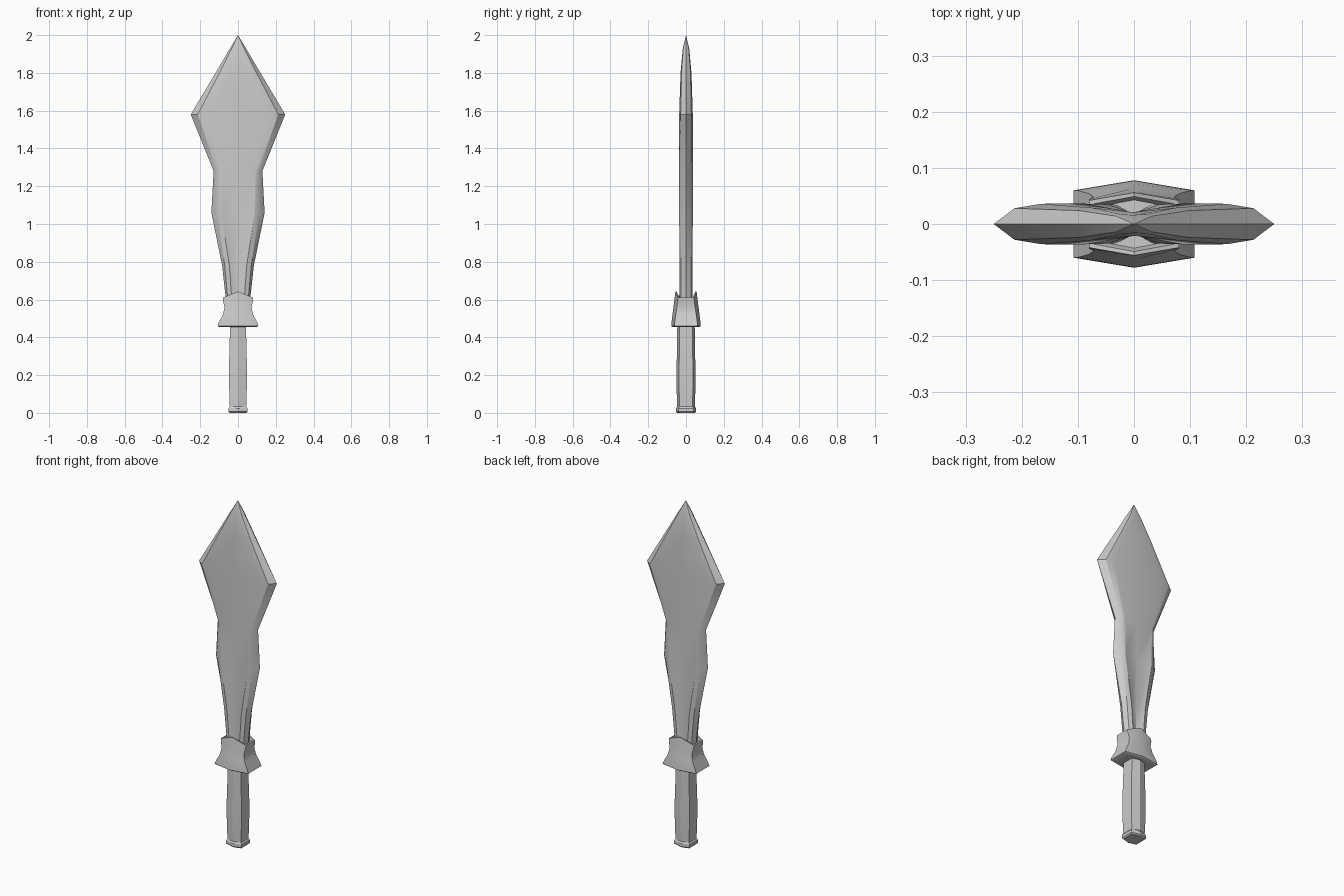
import bpy, bmesh, math


def loft(name, rings, angle=30):
    """Skin a stack of closed rings, cap both ends and weld collapsed points."""
    bm = bmesh.new()
    loops = [[bm.verts.new(p) for p in ring] for ring in rings]
    n = len(loops[0])
    for a, b in zip(loops, loops[1:]):
        for i in range(n):
            j = (i + 1) % n
            bm.faces.new((a[i], a[j], b[j], b[i]))
    bm.faces.new(loops[0][::-1])
    bm.faces.new(loops[-1])
    bmesh.ops.remove_doubles(bm, verts=bm.verts, dist=1e-5)
    bmesh.ops.recalc_face_normals(bm, faces=bm.faces)
    mesh = bpy.data.meshes.new(name)
    bm.to_mesh(mesh)
    bm.free()
    obj = bpy.data.objects.new(name, mesh)
    bpy.context.collection.objects.link(obj)
    bpy.ops.object.select_all(action='DESELECT')
    obj.select_set(True)
    bpy.context.view_layer.objects.active = obj
    bpy.ops.object.shade_smooth_by_angle(angle=math.radians(angle))
    return obj


def blade_ring(z, w, x1, y1, x2, y2, c):
    """Edge, bevel shoulder, ridge and hollow centre, mirrored both ways."""
    q = [(w, 0), (x1, y1), (x2, y2), (0, c)]
    half = q + [(-x, y) for x, y in q[-2::-1]]
    full = half + [(x, -y) for x, y in half[-2:0:-1]]
    return [(x, y, z) for x, y in full]


def hex_ring(z, x, y_side, y_mid, rise=0):
    """Six-sided ring with points on the front and back."""
    return [(x, -y_side, z), (x, y_side, z), (0, y_mid, z + rise),
            (-x, y_side, z), (-x, -y_side, z), (0, -y_mid, z + rise)]


# Blade: narrow grooved neck flaring into a diamond head
loft("blade", [blade_ring(*r) for r in [
    (0.56, 0.060, 0.050, 0.026, 0.030, 0.034, 0.018),
    (0.78, 0.084, 0.070, 0.027, 0.046, 0.035, 0.018),
    (1.06, 0.141, 0.112, 0.028, 0.088, 0.036, 0.019),
    (1.28, 0.129, 0.108, 0.028, 0.090, 0.037, 0.020),
    (1.58, 0.250, 0.213, 0.028, 0.165, 0.036, 0.021),
    (1.80, 0.119, 0.098, 0.024, 0.075, 0.029, 0.021),
    (1.93, 0.042, 0.032, 0.014, 0.022, 0.017, 0.016),
    (2.00, 0, 0, 0, 0, 0, 0),
]])

# Guard: flared collar with a peaked, slightly recessed top
loft("guard", [hex_ring(*r) for r in [
    (0.455, 0.098, 0.053, 0.070),
    (0.460, 0.108, 0.060, 0.078),
    (0.478, 0.102, 0.060, 0.077),
    (0.520, 0.080, 0.054, 0.071, 0.005),
    (0.560, 0.071, 0.048, 0.064, 0.018),
    (0.595, 0.080, 0.044, 0.058, 0.030),
    (0.610, 0.080, 0.042, 0.056, 0.032),
    (0.612, 0.072, 0.036, 0.049, 0.030),
    (0.595, 0.062, 0.031, 0.043, 0.028),
]])

# Grip
loft("grip", [hex_ring(*r) for r in [
    (0.02, 0.043, 0.034, 0.047),
    (0.10, 0.046, 0.036, 0.049),
    (0.22, 0.048, 0.037, 0.050),
    (0.34, 0.045, 0.035, 0.048),
    (0.47, 0.042, 0.033, 0.046),
]], 25)

# Pommel cap
loft("pommel", [hex_ring(*r) for r in [
    (0.000, 0.044, 0.034, 0.046),
    (0.007, 0.050, 0.039, 0.053),
    (0.024, 0.050, 0.039, 0.053),
    (0.034, 0.043, 0.034, 0.047),
]])
